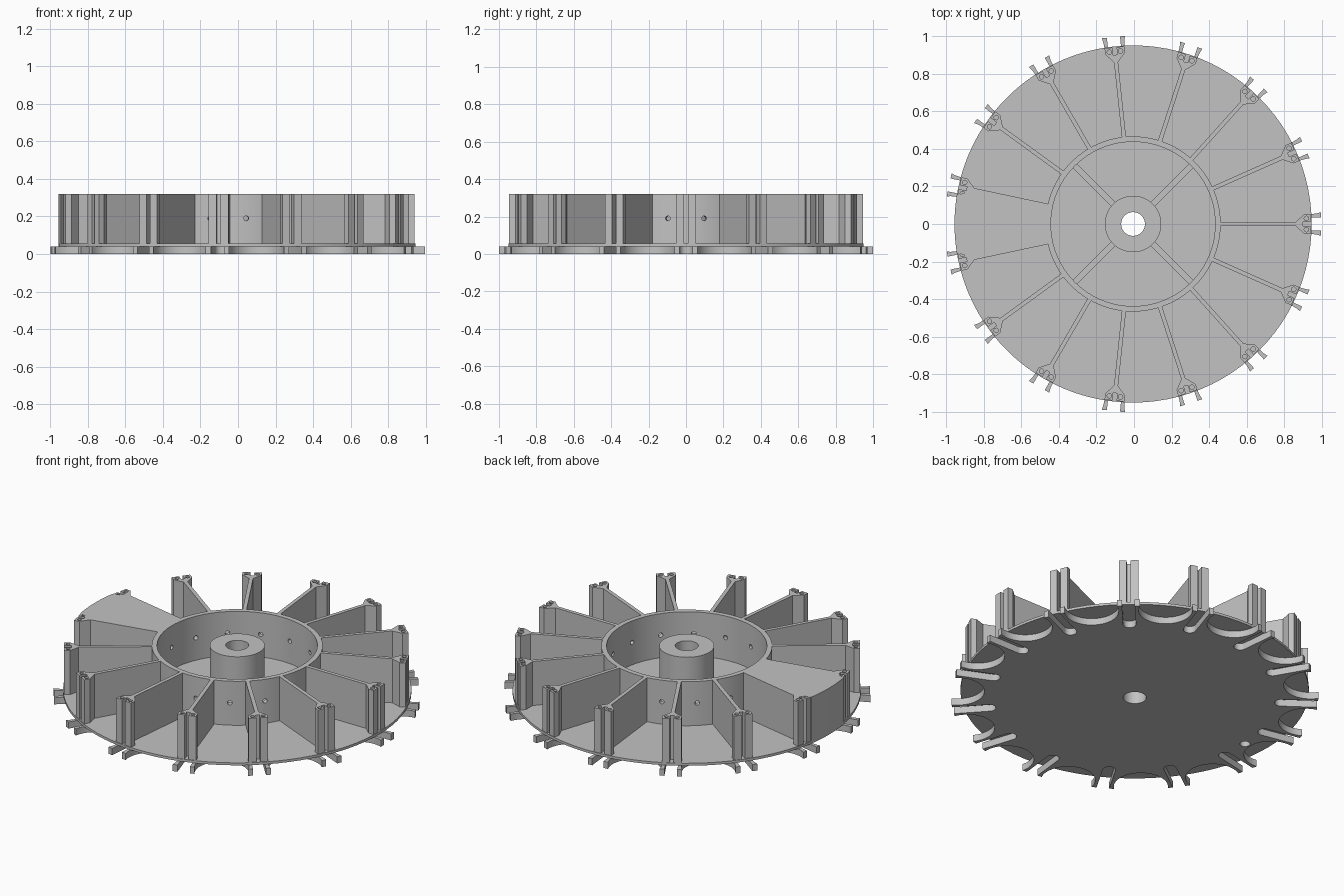
import bpy, bmesh
from math import sin, cos, pi, radians, sqrt, asin
from mathutils import Matrix, Vector

cube = bpy.data.objects.get("Cube")
if cube:
    bpy.data.objects.remove(cube, do_unlink=True)

N = 15                       # number of vanes
STEP = 2 * pi / N
CENTRE = Matrix.Translation((-0.005, 0, 0))
FLOOR, TOP = 0.055, 0.32

grey = bpy.data.materials.new("plain grey")
grey.use_nodes = True
grey.diffuse_color = (0.54, 0.54, 0.54, 1)
grey.node_tree.nodes["Principled BSDF"].inputs["Base Color"].default_value = (0.54, 0.54, 0.54, 1)


def prism(bm, points, z0, z1, angle=0):
    """Extrude a flat outline between two heights, turned about z."""
    turn = Matrix.Rotation(angle, 4, 'Z')
    face = bm.faces.new([bm.verts.new(turn @ Vector((x, y, z0))) for x, y in points])
    new = bmesh.ops.extrude_face_region(bm, geom=[face])["geom"]
    bmesh.ops.translate(bm, vec=(0, 0, z1 - z0),
                        verts=[v for v in new if isinstance(v, bmesh.types.BMVert)])


def circle(r, n=96, x=0, y=0):
    return [(x + r * cos(2 * pi * i / n), y + r * sin(2 * pi * i / n)) for i in range(n)]


def finish(name, bm):
    bmesh.ops.recalc_face_normals(bm, faces=bm.faces)
    mesh = bpy.data.meshes.new(name)
    bm.to_mesh(mesh)
    bm.free()
    mesh.materials.append(grey)
    obj = bpy.data.objects.new(name, mesh)
    obj.matrix_world = CENTRE
    bpy.context.collection.objects.link(obj)
    return obj


def select(obj):
    bpy.ops.object.select_all(action='DESELECT')
    obj.select_set(True)
    bpy.context.view_layer.objects.active = obj


def cut(obj, bm):
    """Subtract the cutter mesh, then drop it."""
    tool = finish("cutter", bm)
    tool.hide_render = True
    mod = obj.modifiers.new("holes", 'BOOLEAN')
    mod.operation, mod.solver, mod.object = 'DIFFERENCE', 'EXACT', tool
    bpy.context.view_layer.update()
    select(obj)
    bpy.ops.object.modifier_apply(modifier=mod.name)
    bpy.data.objects.remove(tool, do_unlink=True)


def cylinder_part(name, r, z0, z1, bore):
    bm = bmesh.new()
    prism(bm, circle(r), z0, z1)
    obj = finish(name, bm)
    bm = bmesh.new()
    prism(bm, circle(bore), z0 - 0.1, z1 + 0.1)
    cut(obj, bm)
    return obj


# Toothed base: rounded slot under each vane, scalloped rim between
SLOT, SLOT_END, TIP = 0.035, 0.765, 1.0
SC_R, SC_DIST = 0.148, 0.97
cu, cv = SC_DIST * cos(STEP / 2), SC_DIST * sin(STEP / 2)
tip_v = cv - sqrt(SC_R ** 2 - (TIP - cu) ** 2)
half_sweep = pi / 2 + asin((TIP - cu) / SC_R) - STEP / 2
tooth = [(TIP, -tip_v), (TIP, -SLOT)]
for i in range(13):
    a = -pi / 2 - pi * i / 12
    tooth.append((SLOT_END + SLOT + SLOT * cos(a), SLOT * sin(a)))
tooth += [(TIP, SLOT), (TIP, tip_v)]
for i in range(1, 24):
    a = STEP / 2 + pi + half_sweep * (1 - i / 12)
    tooth.append((cu + SC_R * cos(a), cv + SC_R * sin(a)))
outline = []
for k in range(N):
    c, s = cos(k * STEP), sin(k * STEP)
    outline += [(x * c - y * s, x * s + y * c) for x, y in tooth]
bm = bmesh.new()
prism(bm, outline, 0, 0.04)
base = finish("toothed_base", bm)
bm = bmesh.new()
prism(bm, circle(0.063), -0.1, 0.1)
prism(bm, circle(0.028, 24, -0.785), -0.1, 0.1)
cut(base, bm)

# Floor disc, hub and inner ring
floor_disc = cylinder_part("floor_disc", 0.95, 0.04, FLOOR, 0.063)
hub = cylinder_part("hub", 0.15, FLOOR, TOP, 0.063)
ring = cylinder_part("inner_ring", 0.466, FLOOR, TOP, 0.437)

# Radial holes through the ring, one between each pair of vanes
bm = bmesh.new()
for k in range(N):
    a = (k + 0.5) * STEP
    place = (Matrix.Rotation(a, 4, 'Z') @ Matrix.Translation((0.455, 0, 0.19))
             @ Matrix.Rotation(pi / 2, 4, 'Y'))
    bmesh.ops.create_cone(bm, cap_ends=True, segments=16, radius1=0.013,
                          radius2=0.013, depth=0.1, matrix=place)
cut(ring, bm)

# Low diagonal ribs on the floor inside the ring
bm = bmesh.new()
for k in range(4):
    prism(bm, [(0.145, -0.016), (0.445, -0.016), (0.445, 0.016), (0.145, 0.016)],
          FLOOR, 0.07, pi / 4 + k * pi / 2)
ribs = finish("floor_ribs", bm)

# Vanes with flared, slotted ends
side = [(0.46, 0.011), (0.865, 0.011), (0.912, 0.053), (0.945, 0.053),
        (0.945, 0.011), (0.905, 0.011)]
vane_outline = side + [(x, -y) for x, y in reversed(side)]
bm = bmesh.new()
for k in range(N):
    prism(bm, vane_outline, FLOOR, TOP, k * STEP)
vanes = finish("vanes", bm)

# Pin holes in the flared tops
bm = bmesh.new()
for k in range(N):
    for y in (-0.03, 0.03):
        prism(bm, circle(0.012, 12, 0.922, y), TOP - 0.02, TOP + 0.02, k * STEP)
cut(vanes, bm)

# Solid sector filling the gap between two vanes
gap = STEP / 2 - radians(0.1)
angles = [pi - gap + 2 * gap * i / 16 for i in range(17)]
inner_end = [(0.46 * cos(a), 0.46 * sin(a)) for a in reversed(angles)]
trim = radians(2.6)
angles = [pi - gap + trim + 2 * (gap - trim) * i / 16 for i in range(17)]
outer_end = [(0.95 * cos(a), 0.95 * sin(a)) for a in angles]
neck = [(0.87 * cos(a), 0.87 * sin(a)) for a in (pi - gap, pi + gap)]
bm = bmesh.new()
prism(bm, [neck[0]] + outer_end + [neck[1]] + inner_end, FLOOR, TOP)
sector = finish("solid_sector", bm)

for obj in (base, floor_disc, hub, ring, vanes, sector):
    select(obj)
    bpy.ops.object.shade_smooth_by_angle(angle=radians(25))
